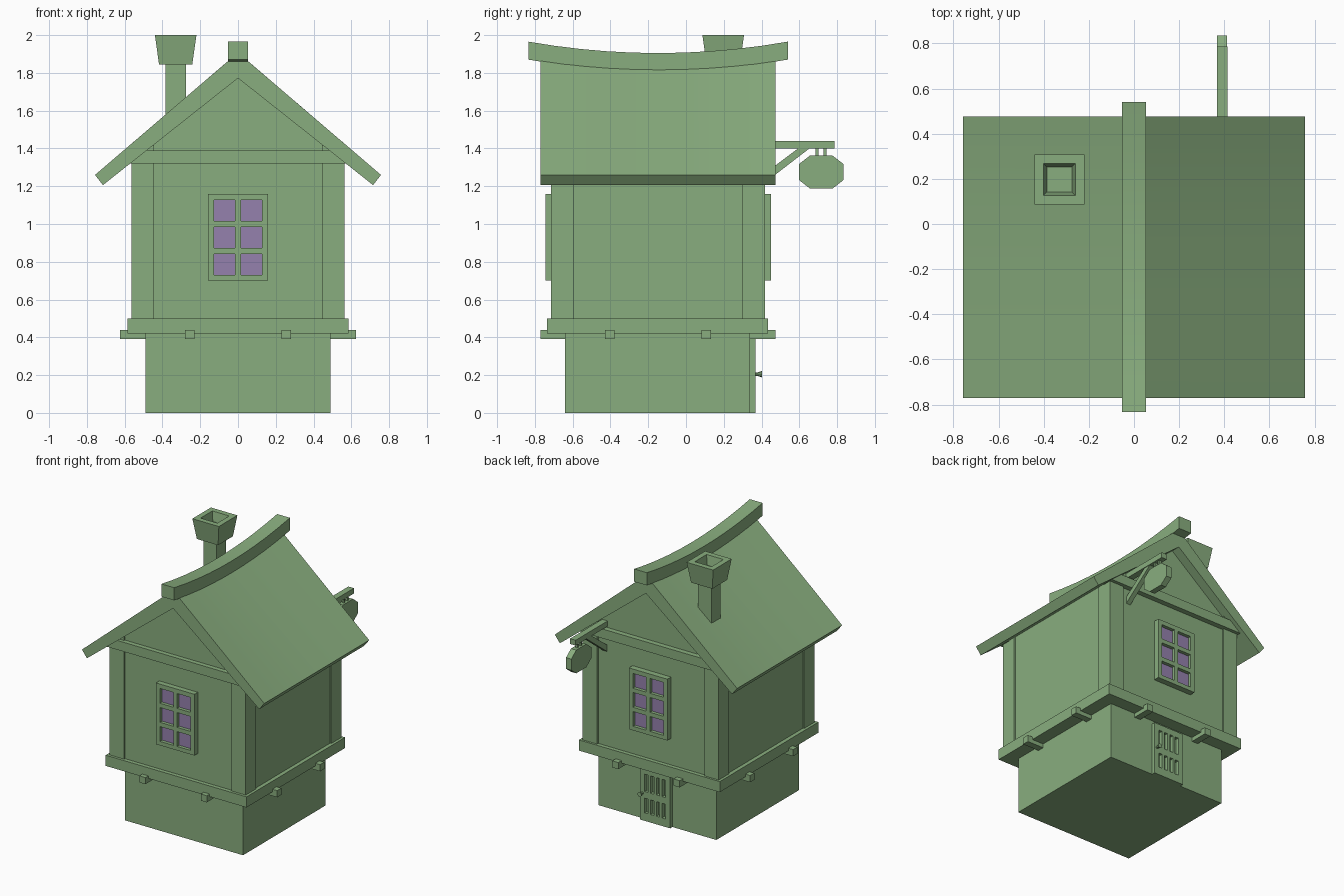
import bpy, bmesh, math
from mathutils import Matrix, Vector

if "Cube" in bpy.data.objects:
    bpy.data.objects.remove(bpy.data.objects["Cube"])

YC = -0.148  # middle of the house along y


def material(name, color):
    m = bpy.data.materials.new(name)
    m.diffuse_color = (*color, 1)
    m.use_nodes = True
    m.node_tree.nodes["Principled BSDF"].inputs["Base Color"].default_value = m.diffuse_color
    return m


GREEN = material("green", (0.25, 0.42, 0.21))
PURPLE = material("purple", (0.30, 0.22, 0.42))


def finish(name, bm, mat=GREEN, smooth=False):
    bmesh.ops.recalc_face_normals(bm, faces=bm.faces)
    me = bpy.data.meshes.new(name)
    bm.to_mesh(me)
    bm.free()
    me.materials.append(mat)
    ob = bpy.data.objects.new(name, me)
    bpy.context.collection.objects.link(ob)
    if smooth:
        bpy.ops.object.select_all(action='DESELECT')
        ob.select_set(True)
        bpy.context.view_layer.objects.active = ob
        bpy.ops.object.shade_smooth_by_angle(angle=math.radians(20))
    return ob


def loft(name, sections, smooth=False):
    bm = bmesh.new()
    rings = [[bm.verts.new(p) for p in s] for s in sections]
    n = len(rings[0])
    for a, b in zip(rings, rings[1:]):
        for i in range(n):
            j = (i + 1) % n
            bm.faces.new((a[i], a[j], b[j], b[i]))
    bm.faces.new(rings[0])
    bm.faces.new(rings[-1])
    return finish(name, bm, smooth=smooth)


def prism_y(name, pts, y0, y1):
    return loft(name, [[(x, y, z) for x, z in pts] for y in (y0, y1)])


def prism_x(name, pts, x0, x1):
    return loft(name, [[(x, y, z) for y, z in pts] for x in (x0, x1)])


def add_box(bm, x0, x1, y0, y1, z0, z1):
    m = Matrix.LocRotScale(Vector((x0 + x1, y0 + y1, z0 + z1)) / 2, None,
                           Vector((x1 - x0, y1 - y0, z1 - z0)))
    bmesh.ops.create_cube(bm, size=1, matrix=m)


def box(name, *b, mat=GREEN):
    bm = bmesh.new()
    add_box(bm, *b)
    return finish(name, bm, mat)


def lattice(name, half, holes_x, z0, z1, holes_z, y0, y1):
    """Slab with rectangular openings: full-width rails and stiles between."""
    bm = bmesh.new()
    zs = [z0] + [z for h in holes_z for z in h] + [z1]
    xs = [-half] + [x for h in holes_x for x in h] + [half]
    for a, b in zip(zs[::2], zs[1::2]):
        add_box(bm, -half, half, y0, y1, a, b)
    for h in holes_z:
        for a, b in zip(xs[::2], xs[1::2]):
            add_box(bm, a, b, y0, y1, *h)
    return finish(name, bm)


# Base, floor joists and floor plate
box("base", -0.49, 0.49, -0.64, 0.34, 0, 0.42)
for i, o in enumerate((-0.255, 0.255)):
    box(f"joist_long_{i}", o - 0.025, o + 0.025, -0.77, 0.475, 0.39, 0.44)
    box(f"joist_cross_{i}", -0.625, 0.625, YC + o - 0.025, YC + o + 0.025, 0.39, 0.44)
box("floor_plate", -0.585, 0.585, -0.735, 0.435, 0.42, 0.50)

# Walls with gables
prism_y("walls", [(-0.555, 0.5), (0.555, 0.5), (0.555, 1.35), (0, 1.79), (-0.555, 1.35)],
        -0.705, 0.405)

# Corner posts, gable beams and windows on both ends
for end, s in (("front", -1), ("back", 1)):
    def Y(d):
        return YC + s * d
    for side, k in (("left", -1), ("right", 1)):
        prism_y(f"{end}_{side}_post", [(k * 0.445, 0.5), (k * 0.565, 0.5),
                (k * 0.565, 1.34), (k * 0.445, 1.435)], Y(0.447), Y(0.567))
    prism_y(f"{end}_gable_beam", [(-0.58, 1.32), (0.58, 1.32), (0.49, 1.39), (-0.49, 1.39)],
            Y(0.5), Y(0.592))
    y0, y1 = sorted((Y(0.54), Y(0.597)))
    lattice(f"{end}_window_frame", 0.16, [(-0.126, -0.016), (0.016, 0.126)], 0.70, 1.16,
            [(0.73, 0.841), (0.873, 0.984), (1.016, 1.127)], y0, y1)
    y0, y1 = sorted((Y(0.545), Y(0.572)))
    box(f"{end}_window_panes", -0.14, 0.14, y0, y1, 0.72, 1.14, mat=PURPLE)

# Swaybacked roof and ridge beam
def sag(y):
    return 0.06 * ((y - YC) / 0.685) ** 2


def steps(a, b, n=10):
    return [a + (b - a) * i / n for i in range(n + 1)]


loft("roof", [[(x, y, z) for x, z in
               [(-0.757, 1.26), (0, 1.858 + sag(y)), (0.757, 1.26),
                (0.715, 1.206), (0, 1.772), (-0.715, 1.206)]]
              for y in steps(-0.77, 0.475)], smooth=True)
loft("ridge_beam", [[(x, y, z + sag(y)) for x, z in
                     [(-0.053, 1.81), (0.053, 1.81), (0.053, 1.905), (-0.053, 1.905)]]
                    for y in steps(-0.833, 0.54)], smooth=True)

# Chimney shaft and flared hollow cap
box("chimney_shaft", -0.385, -0.275, 0.14, 0.25, 1.45, 1.86)
loft("chimney_cap", [[(-0.33 + a * r, 0.197 + b * r, z)
                      for a, b in ((-1, -1), (1, -1), (1, 1), (-1, 1))]
                     for r, z in ((0.088, 1.845), (0.11, 2.0), (0.07, 2.0), (0.056, 1.93))])

# Back door with slotted panels and knob
slots = [(c - 0.014, c + 0.014) for c in (-0.072, -0.024, 0.024, 0.072)]
lattice("door", 0.125, slots, 0, 0.395, [(0.06, 0.17), (0.22, 0.35)], 0.335, 0.367)
bm = bmesh.new()
for r0, r1, y, d in ((0.009, 0.009, 0.375, 0.025), (0.010, 0.017, 0.391, 0.022)):
    bmesh.ops.create_cone(bm, cap_ends=True, segments=8, radius1=r0, radius2=r1, depth=d,
                          matrix=Matrix.Translation((0.105, y, 0.205)) @
                          Matrix.Rotation(-math.pi / 2, 4, 'X'))
finish("door_knob", bm)

# Hanging sign on a braced arm
box("sign_arm", 0.367, 0.413, 0.40, 0.785, 1.40, 1.44)
prism_x("sign_brace", [(0.40, 1.205), (0.40, 1.255), (0.60, 1.405), (0.66, 1.405)], 0.372, 0.408)
for i, y in enumerate((0.694, 0.736)):
    box(f"sign_hanger_{i}", 0.382, 0.398, y - 0.008, y + 0.008, 1.35, 1.41)
prism_x("sign_board", [(0.716 + a, 1.275 + b) for a, b in
                       [(-0.118, -0.042), (-0.06, -0.087), (0.06, -0.087), (0.118, -0.042),
                        (0.118, 0.042), (0.06, 0.087), (-0.06, 0.087), (-0.118, 0.042)]],
        0.368, 0.412)
